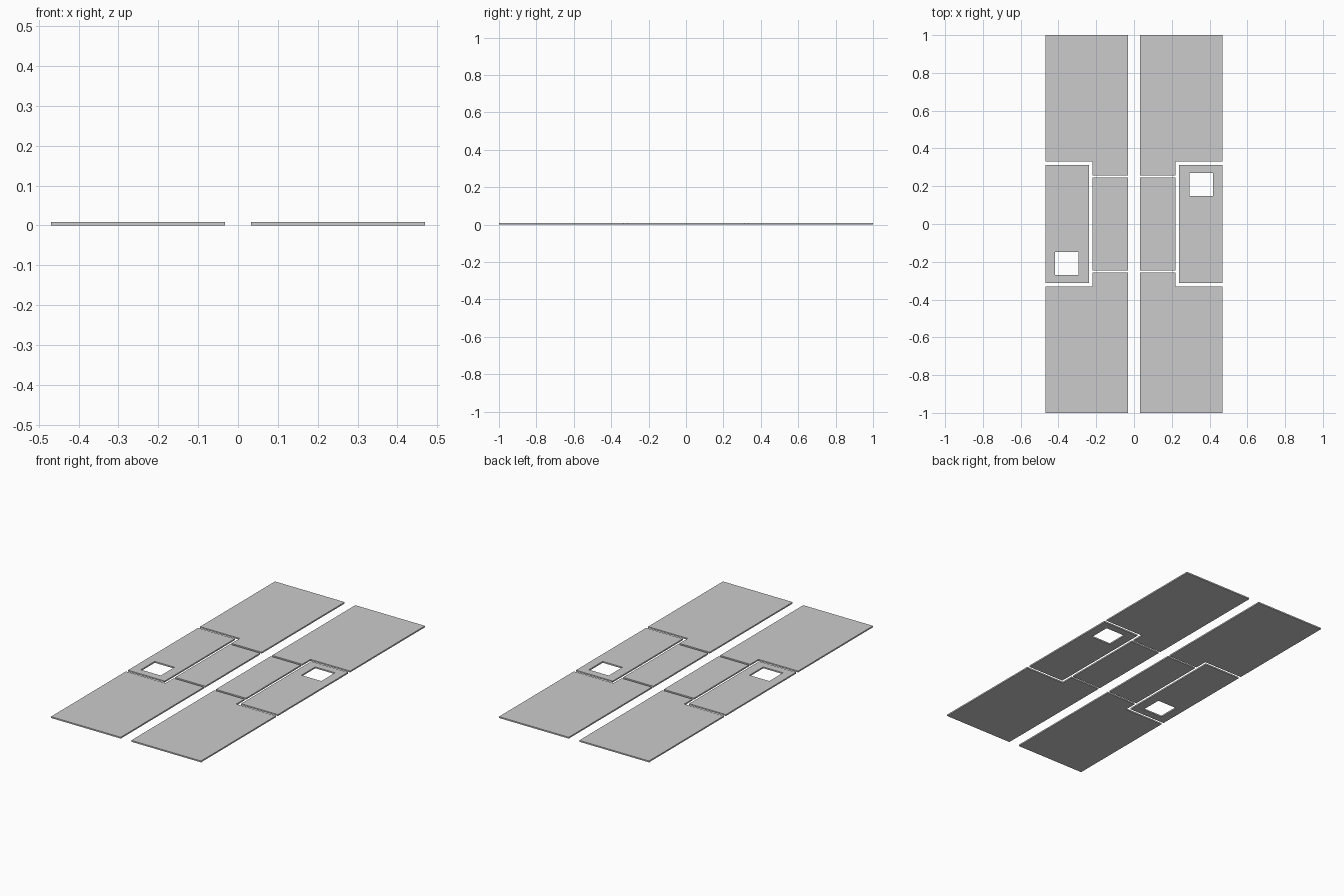
import bpy, bmesh, math

if "Cube" in bpy.data.objects:
    bpy.data.objects.remove(bpy.data.objects["Cube"])

THICK = 0.008
OUTER, INNER = 0.469, 0.033      # side limits of each half
NOTCH_X, NOTCH_Y = 0.221, 0.331  # recess for the side panel
END_Y = 0.258                    # inner edge of the end plates


def rect(x0, y0, x1, y1):
    return [(x0, y0), (x1, y0), (x1, y1), (x0, y1)]


def slab(name, outline, hole=None):
    bm = bmesh.new()
    outer = [bm.verts.new((x, y, 0)) for x, y in outline]
    if hole:
        inner = [bm.verts.new((x, y, 0)) for x, y in hole]
        n = len(outer)
        faces = [bm.faces.new((outer[i], outer[(i + 1) % n],
                               inner[(i + 1) % n], inner[i])) for i in range(n)]
    else:
        faces = [bm.faces.new(outer)]
    ext = bmesh.ops.extrude_face_region(bm, geom=faces, use_keep_orig=True)
    for v in ext["geom"]:
        if isinstance(v, bmesh.types.BMVert):
            v.co.z = THICK
    bmesh.ops.recalc_face_normals(bm, faces=bm.faces[:])
    mesh = bpy.data.meshes.new(name)
    bm.to_mesh(mesh)
    bm.free()
    obj = bpy.data.objects.new(name, mesh)
    bpy.context.collection.objects.link(obj)
    return obj


def end_plate(name, s):
    # L-shaped plate that steps around the side panel
    return slab(name, [(INNER, s), (OUTER, s), (OUTER, s * NOTCH_Y),
                       (NOTCH_X, s * NOTCH_Y), (NOTCH_X, s * END_Y), (INNER, s * END_Y)])


# Right half
parts = [
    end_plate("end_plate_back", 1),
    end_plate("end_plate_front", -1),
    slab("centre_panel", rect(INNER, -0.245, NOTCH_X, 0.245)),
    # Side panel with a square opening
    slab("side_panel", rect(0.239, -0.313, OUTER, 0.313),
         rect(0.294, 0.147, 0.418, 0.270)),
]

# Left half: the same parts turned half a circle
for part in parts:
    twin = part.copy()
    twin.name = part.name + "_opposite"
    twin.rotation_euler.z = math.pi
    bpy.context.collection.objects.link(twin)
